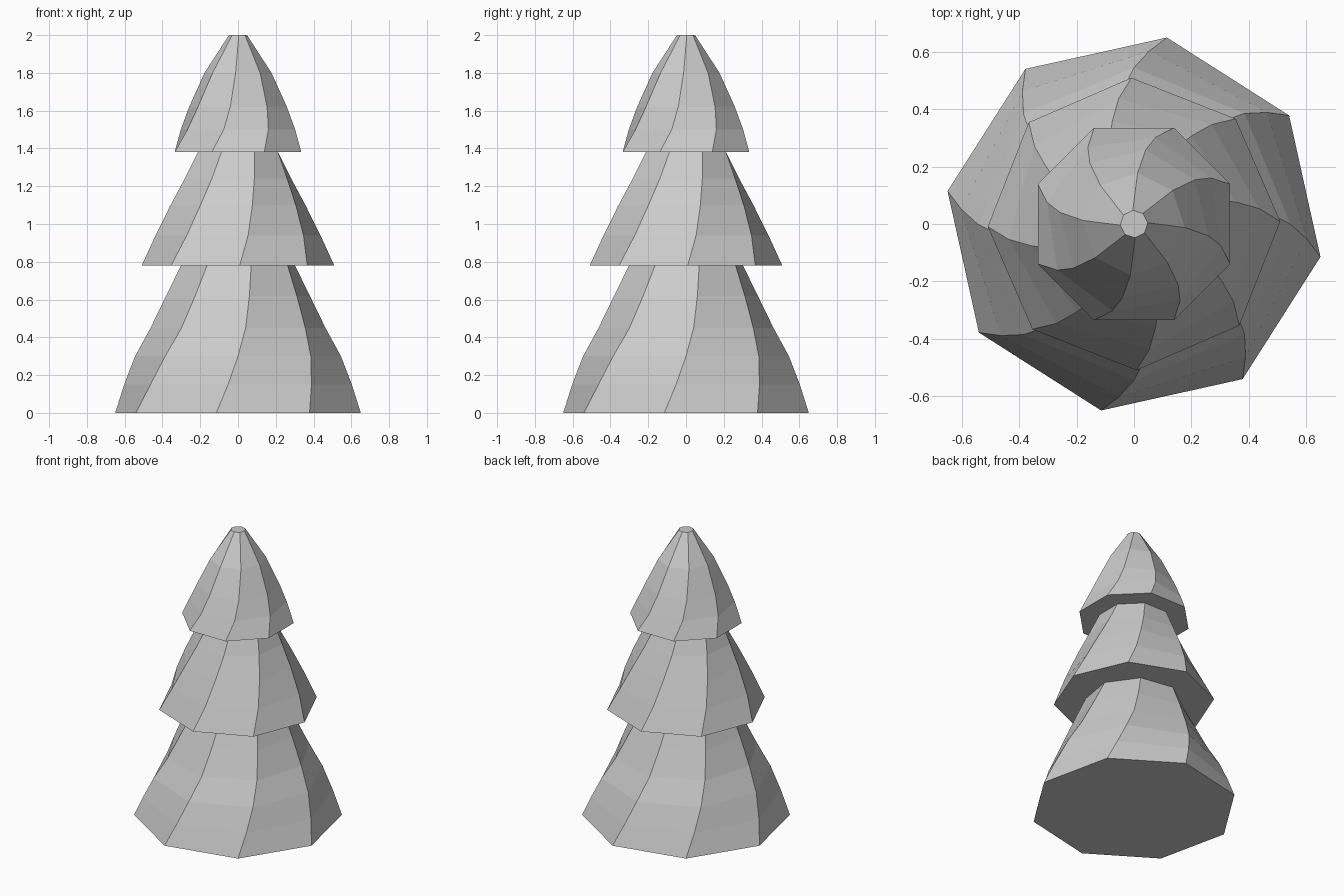
import bpy, bmesh, math

if "Cube" in bpy.data.objects:
    bpy.data.objects.remove(bpy.data.objects["Cube"])

SIDES = 8


def tier(name, rings, cap_top=False):
    """Twisted octagonal skirt; rings are (height, radius, twist in degrees)."""
    bm = bmesh.new()
    loops = []
    for z, r, twist in rings:
        loop = []
        for i in range(SIDES):
            a = math.radians(twist + i * 360 / SIDES)
            loop.append(bm.verts.new((r * math.cos(a), r * math.sin(a), z)))
        loops.append(loop)
    for low, high in zip(loops, loops[1:]):
        for i in range(SIDES):
            j = (i + 1) % SIDES
            bm.faces.new((low[i], low[j], high[j], high[i]))
    bm.faces.new(loops[0][::-1])
    if cap_top:
        bm.faces.new(loops[-1])
    bmesh.ops.recalc_face_normals(bm, faces=bm.faces)
    mesh = bpy.data.meshes.new(name)
    bm.to_mesh(mesh)
    bm.free()
    obj = bpy.data.objects.new(name, mesh)
    bpy.context.collection.objects.link(obj)
    return obj


# Bottom skirt of the tree
tier("lower_branches", [
    (0.00, 0.66, -10), (0.15, 0.605, -5), (0.30, 0.545, 0),
    (0.45, 0.465, 5), (0.62, 0.385, 9), (0.78, 0.31, 13)])

# Middle skirt
tier("middle_branches", [
    (0.78, 0.51, 1), (0.94, 0.44, 7), (1.10, 0.365, 12),
    (1.24, 0.295, 17), (1.38, 0.23, 22.5)])

# Top skirt with a small flat tip
tier("top_branches", [
    (1.38, 0.363, 22.5), (1.50, 0.312, 31), (1.62, 0.262, 36),
    (1.80, 0.178, 41), (2.00, 0.048, 50)], cap_top=True)
